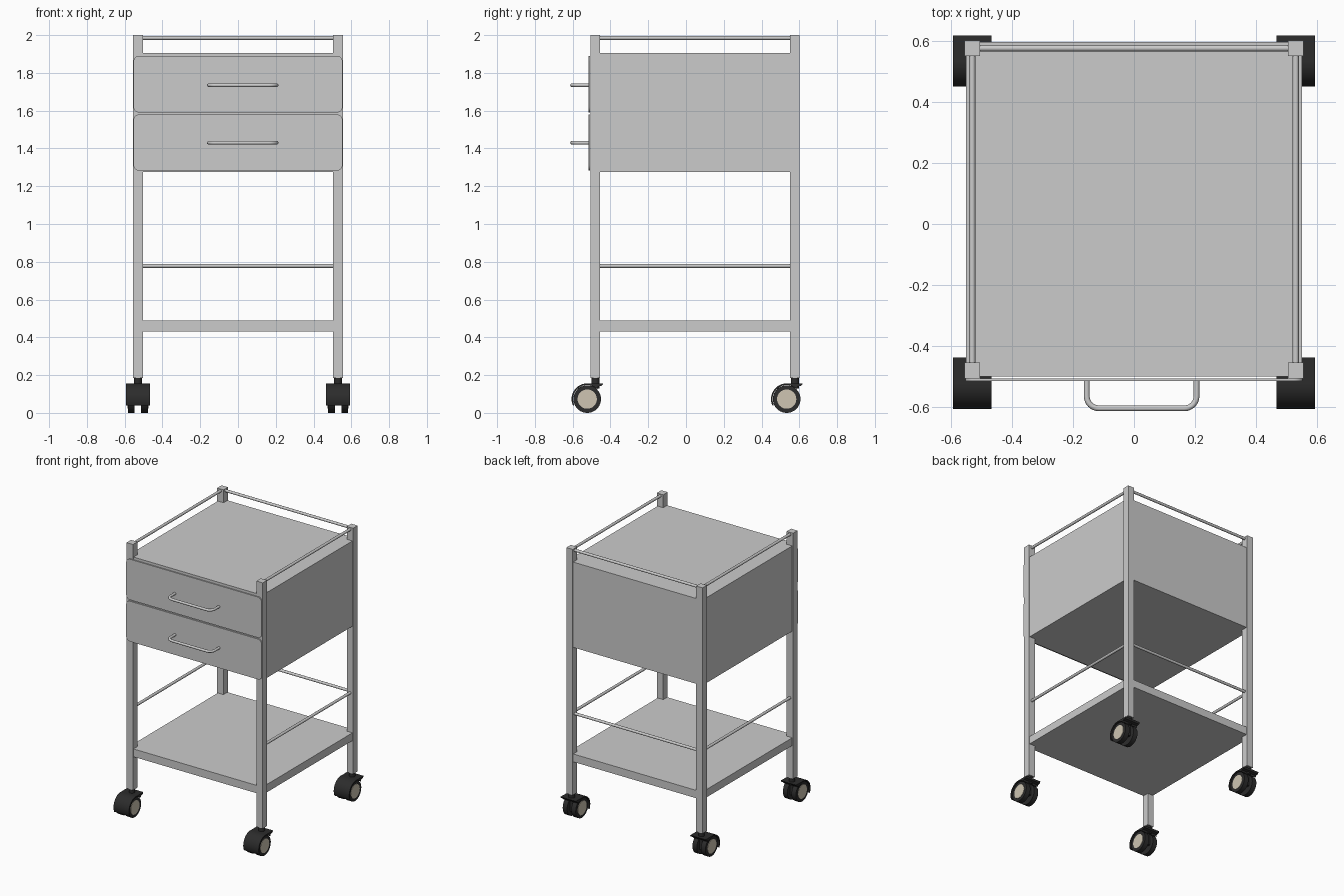
import bpy, bmesh, math
from mathutils import Vector, Matrix

if "Cube" in bpy.data.objects:
    bpy.data.objects.remove(bpy.data.objects["Cube"])


def material(name, rgb):
    m = bpy.data.materials.new(name)
    m.diffuse_color = (*rgb, 1)
    m.use_nodes = True
    m.node_tree.nodes["Principled BSDF"].inputs["Base Color"].default_value = m.diffuse_color
    return m


BLACK = material("black_plastic", (0.025, 0.025, 0.025))
CREAM = material("cream_hub", (0.62, 0.56, 0.45))


def finish(name, bm, mat=None, smooth=False):
    bmesh.ops.recalc_face_normals(bm, faces=bm.faces)
    me = bpy.data.meshes.new(name)
    bm.to_mesh(me)
    bm.free()
    ob = bpy.data.objects.new(name, me)
    bpy.context.collection.objects.link(ob)
    if mat:
        me.materials.append(mat)
    if smooth:
        bpy.ops.object.select_all(action='DESELECT')
        ob.select_set(True)
        bpy.context.view_layer.objects.active = ob
        bpy.ops.object.shade_smooth_by_angle(angle=math.radians(35))
    return ob


def box(name, lo, hi, mat=None):
    lo, hi = Vector(lo), Vector(hi)
    bm = bmesh.new()
    bmesh.ops.create_cube(bm, size=1)
    bmesh.ops.scale(bm, vec=hi - lo, verts=bm.verts)
    bmesh.ops.translate(bm, vec=(lo + hi) / 2, verts=bm.verts)
    return finish(name, bm, mat)


def prism(name, pts, direction, mat=None, smooth=True):
    bm = bmesh.new()
    face = bm.faces.new([bm.verts.new(p) for p in pts])
    out = bmesh.ops.extrude_face_region(bm, geom=[face], use_keep_orig=True)
    new = [v for v in out['geom'] if isinstance(v, bmesh.types.BMVert)]
    bmesh.ops.translate(bm, vec=direction, verts=new)
    return finish(name, bm, mat, smooth)


def cylinder(name, a, b, r, mat=None, seg=32):
    a, b = Vector(a), Vector(b)
    rot = (b - a).to_track_quat('Z', 'Y').to_matrix().to_4x4()
    bm = bmesh.new()
    bmesh.ops.create_cone(bm, cap_ends=True, segments=seg, radius1=r, radius2=r,
                          depth=(b - a).length,
                          matrix=Matrix.Translation((a + b) / 2) @ rot)
    return finish(name, bm, mat, True)


def arc(cx, cy, r, a0, a1, n):
    return [(cx + r * math.cos(math.radians(a0 + (a1 - a0) * i / n)),
             cy + r * math.sin(math.radians(a0 + (a1 - a0) * i / n))) for i in range(n + 1)]


def tube(name, pts, r):
    cu = bpy.data.curves.new(name, 'CURVE')
    cu.dimensions = '3D'
    cu.bevel_depth, cu.bevel_resolution = r, 3
    sp = cu.splines.new('POLY')
    sp.points.add(len(pts) - 1)
    for p, q in zip(sp.points, pts):
        p.co = (*q, 1)
        sp.use_smooth = True
    ob = bpy.data.objects.new(name, cu)
    bpy.context.collection.objects.link(ob)


PX, PY0, PY1 = 0.53, -0.48, 0.576   # post centres
H = 0.026                           # post half width

# Cabinet body and lower shelf
box("cabinet_body", (-0.55, -0.5, 1.275), (0.55, 0.597, 1.905))
box("lower_shelf", (-0.55, -0.5, 0.43), (0.55, 0.597, 0.488))

# Guard rails on sides and back, above the top and above the shelf
for level, z in (("top", 1.985), ("middle", 0.778)):
    cylinder(level + "_back_rail", (-PX, PY1, z), (PX, PY1, z), 0.01, seg=16)
    for side, s in (("left", -1), ("right", 1)):
        cylinder(f"{level}_{side}_rail", (s * PX, PY0, z), (s * PX, PY1, z), 0.01, seg=16)

# Drawer fronts with rounded corners, and bar handles
for label, z0, z1, hz in (("upper", 1.59, 1.89, 1.735), ("lower", 1.282, 1.58, 1.43)):
    r, w = 0.03, 0.553
    outline = (arc(w - r, z1 - r, r, 90, 0, 6) + arc(w - r, z0 + r, r, 0, -90, 6)
               + arc(r - w, z0 + r, r, -90, -180, 6) + arc(r - w, z1 - r, r, 180, 90, 6))
    prism(label + "_drawer_front", [(x, -0.507, z) for x, z in outline], (0, -0.008, 0))
    path = ([(-0.155, -0.51)] + arc(-0.115, -0.564, 0.04, 180, 270, 8)
            + arc(0.165, -0.564, 0.04, 270, 360, 8) + [(0.205, -0.51)])
    tube(label + "_drawer_handle", [(x, y, hz) for x, y in path], 0.0095)

# Posts and twin-wheel casters
hood = (arc(0, 0, 0.083, 205, 82, 20) + [(0.085, 0.083), (0.078, 0.071), (0.058, 0.066)]
        + arc(0, 0, 0.075, 45, 205, 24))
for row, py in (("front", PY0), ("rear", PY1)):
    for side, s in (("left", -1), ("right", 1)):
        tag, x = f"{row}_{side}", s * PX
        box(tag + "_post", (x - H, py - H, 0.185), (x + H, py + H, 2.0))
        cylinder(tag + "_caster_stem", (x, py, 0.13), (x, py, 0.187), 0.021, BLACK)
        cy, cz = py - 0.043, 0.073
        prism(tag + "_caster_hood", [(x - 0.063, cy + a, cz + b) for a, b in hood],
              (0.126, 0, 0), BLACK)
        box(tag + "_caster_core", (x - 0.013, cy - 0.05, cz - 0.025),
            (x + 0.013, cy + 0.045, cz + 0.062), BLACK)
        cylinder(tag + "_axle", (x - 0.045, cy, cz), (x + 0.045, cy, cz), 0.012, BLACK)
        for d, k in (("left", -1), ("right", 1)):
            cylinder(f"{tag}_{d}_wheel", (x + k * 0.017, cy, cz), (x + k * 0.053, cy, cz),
                     0.073, BLACK, 40)
            cylinder(f"{tag}_{d}_hub", (x + k * 0.04, cy, cz), (x + k * 0.056, cy, cz),
                     0.051, CREAM, 40)
